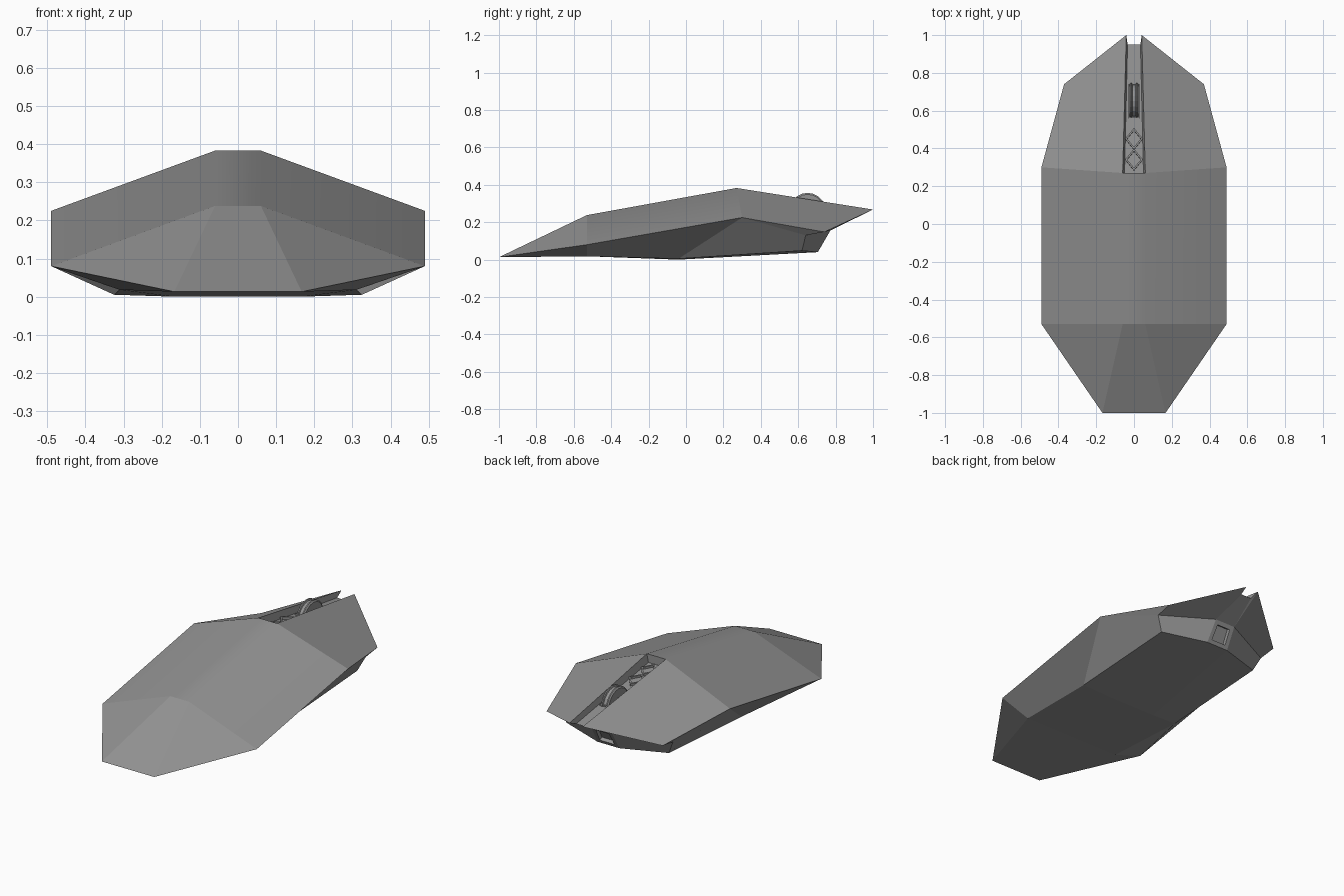
import bpy, bmesh, math
from mathutils import Matrix

if "Cube" in bpy.data.objects:
    bpy.data.objects.remove(bpy.data.objects["Cube"])

# half of the faceted shell, named corner points on the +x side
P = {
    'tail': (.167, -1, .013), 'ridge_r': (.06, -.53, .238), 'ridge_f': (.06, .27, .383),
    'tip': (.041, 1, .268), 'rim_r': (.49, -.53, .08), 'rim_m': (.49, .30, .225),
    'rim_f': (.37, .74, .148), 'bot_r': (.31, -.53, .018), 'bot_m': (.325, -.04, .005),
    'keel': (.17, -.04, 0), 'bot_f': (.325, .62, .048), 'nose_b': (.07, .705, .04),
    'cheek': (.365, .64, .13), 'nose_t': (.065, .772, .156),
    'slot_r': (.05, .27, .335), 'slot_f': (.034, .95, .246),
}
# faces repeated on both sides
SIDES = ["tail ridge_r rim_r", "ridge_r ridge_f rim_m rim_r", "ridge_f tip rim_f rim_m",
         "tail rim_r bot_r", "rim_r rim_m bot_m bot_r", "rim_m cheek bot_f bot_m",
         "rim_m rim_f cheek", "rim_f tip nose_t cheek", "tip slot_f nose_t",
         "ridge_f tip slot_f slot_r", "cheek nose_t nose_b bot_f",
         "bot_r keel bot_m", "keel nose_b bot_f bot_m"]
# edges bridged across the middle, back to front
SPANS = ["tail ridge_r", "ridge_r ridge_f", "ridge_f slot_r", "slot_r slot_f", "slot_f nose_t",
         "nose_b keel", "keel bot_r", "bot_r tail"]

grey = bpy.data.materials.new("dark_grey")
grey.diffuse_color = (.29, .29, .29, 1)
grey.use_nodes = True
grey.node_tree.nodes["Principled BSDF"].inputs["Base Color"].default_value = grey.diffuse_color


def finish(bm, name):
    bmesh.ops.recalc_face_normals(bm, faces=bm.faces[:])
    me = bpy.data.meshes.new(name)
    bm.to_mesh(me)
    bm.free()
    me.materials.append(grey)
    ob = bpy.data.objects.new(name, me)
    bpy.context.collection.objects.link(ob)
    return ob


# body shell
bm = bmesh.new()
R = {k: bm.verts.new(c) for k, c in P.items()}
L = {k: bm.verts.new((-c[0], c[1], c[2])) for k, c in P.items()}
for f in SIDES:
    for side in (R, L):
        bm.faces.new([side[k] for k in f.split()])
for s in SPANS:
    a, b = s.split()
    bm.faces.new([R[a], R[b], L[b], L[a]])
nose = bm.faces.new([R['nose_t'], R['nose_b'], L['nose_b'], L['nose_t']])
bmesh.ops.recalc_face_normals(bm, faces=bm.faces[:])
# only the two long ridges on the back are softened
for f in bm.faces:
    f.smooth = True
for e in bm.edges:
    e.smooth = False
for side in (R, L):
    bm.edges.get((side['ridge_r'], side['ridge_f'])).smooth = True
# cable socket sunk into the nose panel
for thick, depth in ((.033, 0), (.002, -.02)):
    bmesh.ops.inset_individual(bm, faces=[nose], thickness=thick, depth=depth)
for e in [e for f in bm.faces if f is nose or any(v in nose.verts for v in f.verts) for e in f.edges]:
    e.smooth = False
finish(bm, "mouse_body")


def floor_z(y):
    return .335 + (y - .27) * (.246 - .335) / (.95 - .27)


TILT = math.atan2(.246 - .335, .95 - .27)


def frame(name, outer, inner, y, height):
    """Raised frame lying on the sloping slot floor."""
    bm = bmesh.new()
    n = len(outer)
    rings = [[bm.verts.new((px, py, z)) for px, py in loop]
             for loop, z in ((outer, -.004), (outer, height), (inner, height), (inner, -.004))]
    for i in range(4):
        a, b = rings[i], rings[(i + 1) % 4]
        for j in range(n):
            k = (j + 1) % n
            bm.faces.new([a[j], a[k], b[k], b[j]])
    ob = finish(bm, name)
    ob.matrix_world = Matrix.Translation((0, y, floor_z(y))) @ Matrix.Rotation(TILT, 4, 'X')


def diamond(w, h):
    return [(w, 0), (0, h), (-w, 0), (0, -h)]


def rect(w, h):
    return [(w, h), (-w, h), (-w, -h), (w, -h)]


# two diamond buttons and the wheel surround
for i, y in enumerate((.34, .45)):
    frame(f"diamond_button_{i + 1}", diamond(.047, .058), diamond(.036, .044), y, .012)
frame("wheel_surround", rect(.03, .092), rect(.026, .086), .65, .008)

# scroll wheel: profile (x, radius) spun round the x axis
profile = [(-.025, .04), (-.025, .09), (-.019, .098), (-.012, .098), (-.009, .09),
           (.009, .09), (.012, .098), (.019, .098), (.025, .09), (.025, .04)]
bm = bmesh.new()
vs = [bm.verts.new((x, 0, r)) for x, r in profile]
es = [bm.edges.new((vs[i], vs[(i + 1) % len(vs)])) for i in range(len(vs))]
bmesh.ops.spin(bm, geom=vs + es, cent=(0, 0, 0), axis=(1, 0, 0),
               angle=math.tau, steps=20, use_merge=True)
bmesh.ops.remove_doubles(bm, verts=bm.verts[:], dist=1e-4)
finish(bm, "scroll_wheel").location = (0, .65, .259)
